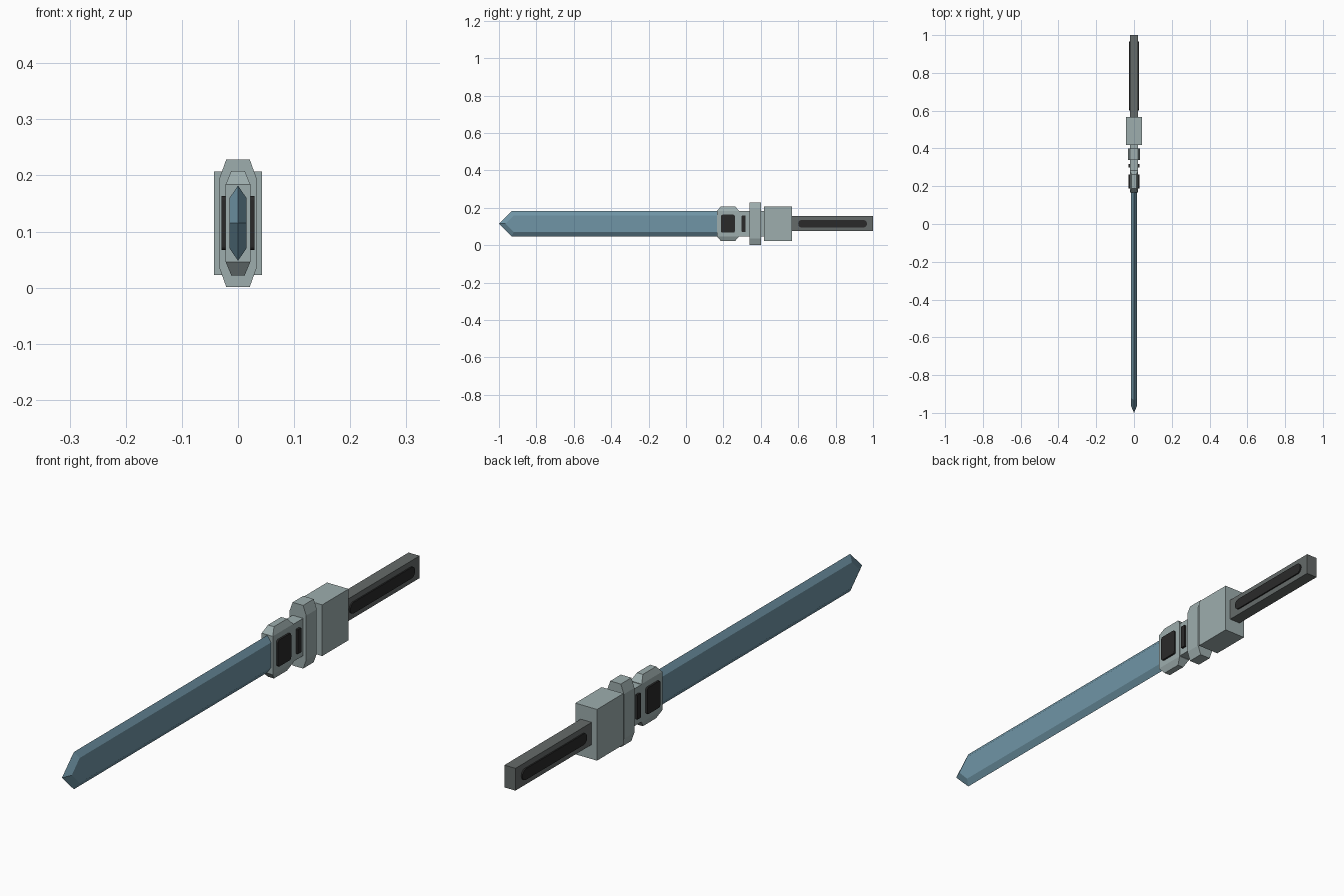
import bpy, bmesh, math

if "Cube" in bpy.data.objects:
    bpy.data.objects.remove(bpy.data.objects["Cube"])

ZC = 0.115  # height of the sword's long axis


def material(name, rgb):
    m = bpy.data.materials.new(name)
    m.diffuse_color = (*rgb, 1)
    m.use_nodes = True
    m.node_tree.nodes["Principled BSDF"].inputs["Base Color"].default_value = m.diffuse_color
    return m


BLUE = material("blade blue", (0.16, 0.30, 0.38))
GREY = material("light grey green", (0.34, 0.42, 0.42))
DARK = material("dark grey", (0.13, 0.145, 0.142))
BLACK = material("black", (0.023, 0.023, 0.023))


def loft(name, loops, mat):
    """Join equal-length point loops with quads and cap both ends."""
    bm = bmesh.new()
    rings = [[bm.verts.new(p) for p in loop] for loop in loops]
    n = len(rings[0])
    for a, b in zip(rings, rings[1:]):
        for i in range(n):
            j = (i + 1) % n
            bm.faces.new((a[i], a[j], b[j], b[i]))
    bm.faces.new(rings[0][::-1])
    bm.faces.new(rings[-1])
    bmesh.ops.recalc_face_normals(bm, faces=bm.faces)
    me = bpy.data.meshes.new(name)
    bm.to_mesh(me)
    bm.free()
    me.materials.append(mat)
    ob = bpy.data.objects.new(name, me)
    bpy.context.collection.objects.link(ob)
    return ob


def rect(x, y0, y1, z):
    return [(-x, y0, z), (x, y0, z), (x, y1, z), (-x, y1, z)]


def box(name, x, y0, y1, half, mat):
    return loft(name, [rect(x, y0, y1, ZC - half), rect(x, y0, y1, ZC + half)], mat)


def tapered_block(name, x, y0, y1, half, x_end, inset, half_end, mat):
    """Block whose top and bottom are chamfered frustums."""
    end = lambda h: rect(x_end, y0 + inset, y1 - inset, ZC + h)
    mid = lambda h: rect(x, y0, y1, ZC + h)
    return loft(name, [end(-half_end), mid(-half), mid(half), end(half_end)], mat)


def rounded_plates(name, x0, x1, y0, y1, half, r, mat, seg=6):
    """Rounded plate on each side of the sword."""
    outline = []
    for k, (cy, cz) in enumerate([(y1 - r, half - r), (y0 + r, half - r),
                                  (y0 + r, r - half), (y1 - r, r - half)]):
        for i in range(seg + 1):
            a = math.pi / 2 * (k + i / seg)
            outline.append((cy + r * math.cos(a), ZC + cz + r * math.sin(a)))
    for side, s in (("right", 1), ("left", -1)):
        loft(f"{name}_{side}", [[(s * x, y, z) for y, z in outline] for x in (x0, x1)], mat)


# Blade: flat sides with a bevel all round to a sharp edge
def blade_outline(x, tip, shoulder, half):
    return [(x, tip, ZC), (x, shoulder, ZC + half), (x, 0.20, ZC + half),
            (x, 0.20, ZC - half), (x, shoulder, ZC - half)]


loft("blade", [blade_outline(-0.015, -0.965, -0.921, 0.045),
               blade_outline(0, -1.0, -0.932, 0.067),
               blade_outline(0.015, -0.965, -0.921, 0.045)], BLUE)

# Collar, neck, guard and main housing
tapered_block("collar", 0.022, 0.166, 0.283, 0.069, 0.012, 0.021, 0.093, GREY)
box("neck", 0.021, 0.27, 0.43, 0.067, GREY)
tapered_block("guard", 0.033, 0.34, 0.40, 0.08, 0.021, 0, 0.1135, GREY)
box("housing", 0.043, 0.417, 0.567, 0.092, GREY)

# Handle with inlaid grips
box("handle", 0.022, 0.56, 1.0, 0.040, DARK)
rounded_plates("grip", 0.018, 0.027, 0.60, 0.967, 0.020, 0.019, BLACK)

# Dark panels on the collar and neck
rounded_plates("collar_panel", 0.020, 0.029, 0.187, 0.261, 0.048, 0.008, BLACK)
rounded_plates("neck_panel", 0.019, 0.029, 0.298, 0.318, 0.044, 0.002, BLACK)
